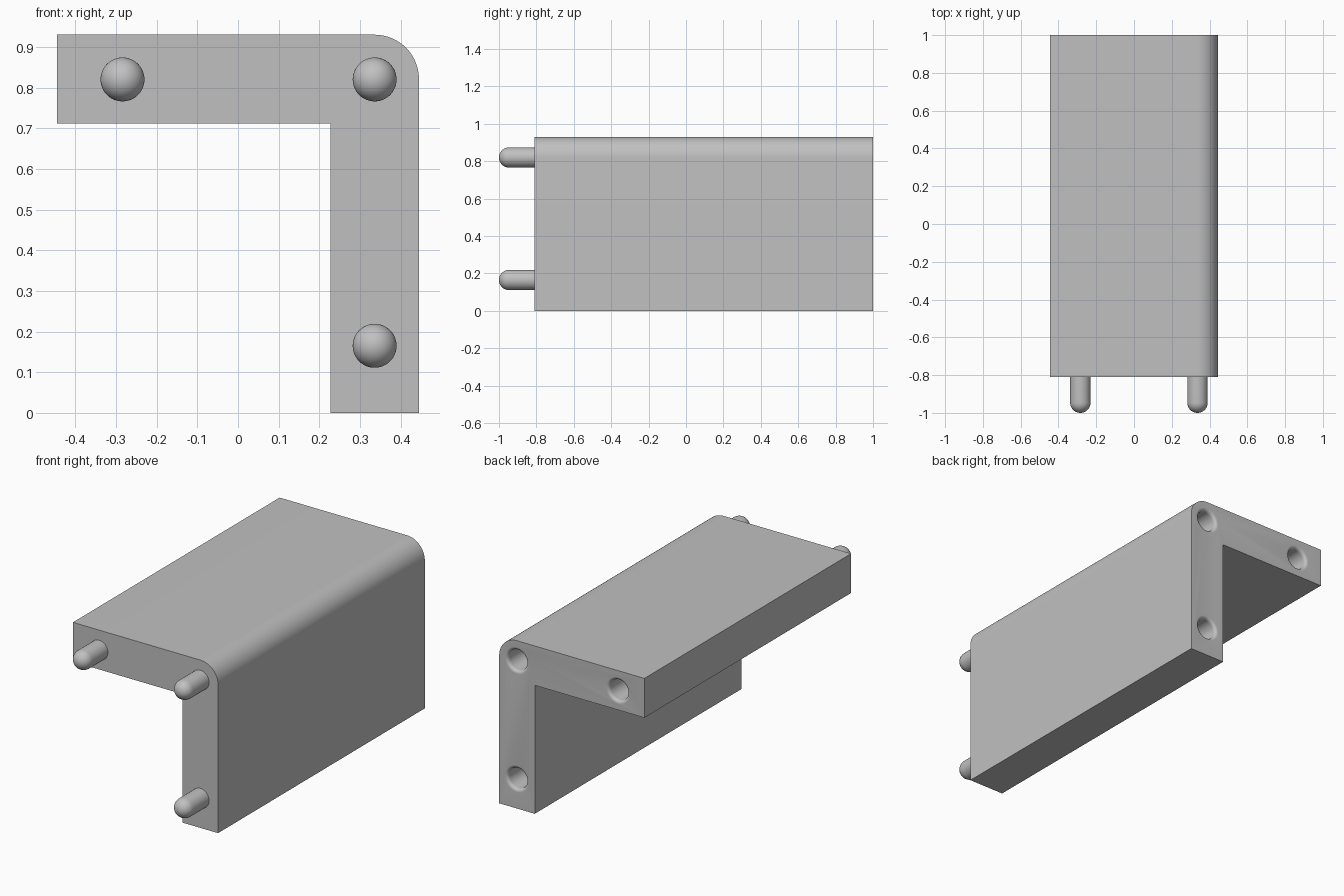
import bpy, bmesh
from math import sin, cos, pi, radians

if "Cube" in bpy.data.objects:
    bpy.data.objects.remove(bpy.data.objects["Cube"], do_unlink=True)

LEFT, RIGHT, TOP = -0.445, 0.445, 0.93
WALL = 0.218
FRONT, BACK = -0.81, 1.0
CORNER = 0.109
PIN_R, HOLE_R, LIP = 0.054, 0.056, 0.018
SPOTS = [(-0.284, 0.82), (0.336, 0.82), (0.336, 0.165)]

grey = bpy.data.materials.new("plain_grey")
grey.use_nodes = True
GREY = (0.53, 0.53, 0.53, 1)
grey.diffuse_color = GREY
grey.node_tree.nodes["Principled BSDF"].inputs["Base Color"].default_value = GREY


def finish(bm, name):
    """Turn a bmesh into an object with the shared material."""
    bmesh.ops.recalc_face_normals(bm, faces=bm.faces)
    mesh = bpy.data.meshes.new(name)
    bm.to_mesh(mesh)
    bm.free()
    mesh.materials.append(grey)
    obj = bpy.data.objects.new(name, mesh)
    bpy.context.collection.objects.link(obj)
    return obj


def smooth(obj):
    bpy.ops.object.select_all(action="DESELECT")
    obj.select_set(True)
    bpy.context.view_layer.objects.active = obj
    bpy.ops.object.shade_smooth_by_angle(angle=radians(30))


def revolve(name, profile, x, z, steps=48):
    """Spin (radius, y) points around an axis parallel to y; close a wide first end."""
    bm = bmesh.new()
    rings = []
    for r, y in profile:
        if r < 1e-5:
            rings.append([bm.verts.new((x, y, z))] * steps)
        else:
            rings.append([bm.verts.new((x + r * cos(2 * pi * i / steps), y,
                                        z + r * sin(2 * pi * i / steps)))
                          for i in range(steps)])
    for a, b in zip(rings, rings[1:]):
        for i in range(steps):
            j = (i + 1) % steps
            quad = [a[i], a[j], b[j], b[i]]
            bm.faces.new(list(dict.fromkeys(quad)))
    bm.faces.new(rings[0])
    return finish(bm, name)


def dome(radius, y, direction, n=12):
    """Quarter arc from full radius to a point on the axis."""
    return [(radius * cos(pi / 2 * i / n), y + direction * radius * sin(pi / 2 * i / n))
            for i in range(n + 1)]


# L-shaped body with one rounded outer corner
outline = [(LEFT, TOP), (LEFT, TOP - WALL), (RIGHT - WALL, TOP - WALL),
           (RIGHT - WALL, 0), (RIGHT, 0)]
outline += [(RIGHT - CORNER + CORNER * cos(pi / 2 * i / 16),
             TOP - CORNER + CORNER * sin(pi / 2 * i / 16)) for i in range(17)]
bm = bmesh.new()
face = bm.faces.new([bm.verts.new((x, FRONT, z)) for x, z in outline])
out = bmesh.ops.extrude_face_region(bm, geom=[face])
bmesh.ops.translate(bm, vec=(0, BACK - FRONT, 0),
                    verts=[g for g in out["geom"] if isinstance(g, bmesh.types.BMVert)])
body = finish(bm, "angle_body")

# Round-ended sockets with softened lips, cut into the back
lip = [(HOLE_R + LIP - LIP * sin(pi / 2 * i / 8), BACK - LIP + LIP * cos(pi / 2 * i / 8))
       for i in range(9)]
socket = [(HOLE_R + LIP, BACK + 0.02)] + lip + dome(HOLE_R, BACK - 0.19 + HOLE_R, -1)
for n, (x, z) in enumerate(SPOTS):
    cutter = revolve(f"socket_cutter_{n + 1}", socket, x, z)
    cutter.hide_render = True
    cutter.hide_set(True)
    cut = body.modifiers.new(f"socket_{n + 1}", "BOOLEAN")
    cut.operation = "DIFFERENCE"
    cut.solver = "EXACT"
    cut.object = cutter

# Apply the cuts, then remove the helpers
bpy.context.view_layer.objects.active = body
body.select_set(True)
for mod in list(body.modifiers):
    helper = mod.object
    bpy.ops.object.modifier_apply(modifier=mod.name)
    bpy.data.objects.remove(helper, do_unlink=True)
smooth(body)

# Round-tipped pins on the front
pin = [(PIN_R, FRONT)] + dome(PIN_R, -1 + PIN_R, -1)
for n, (x, z) in enumerate(SPOTS):
    smooth(revolve(f"locating_pin_{n + 1}", pin, x, z))
